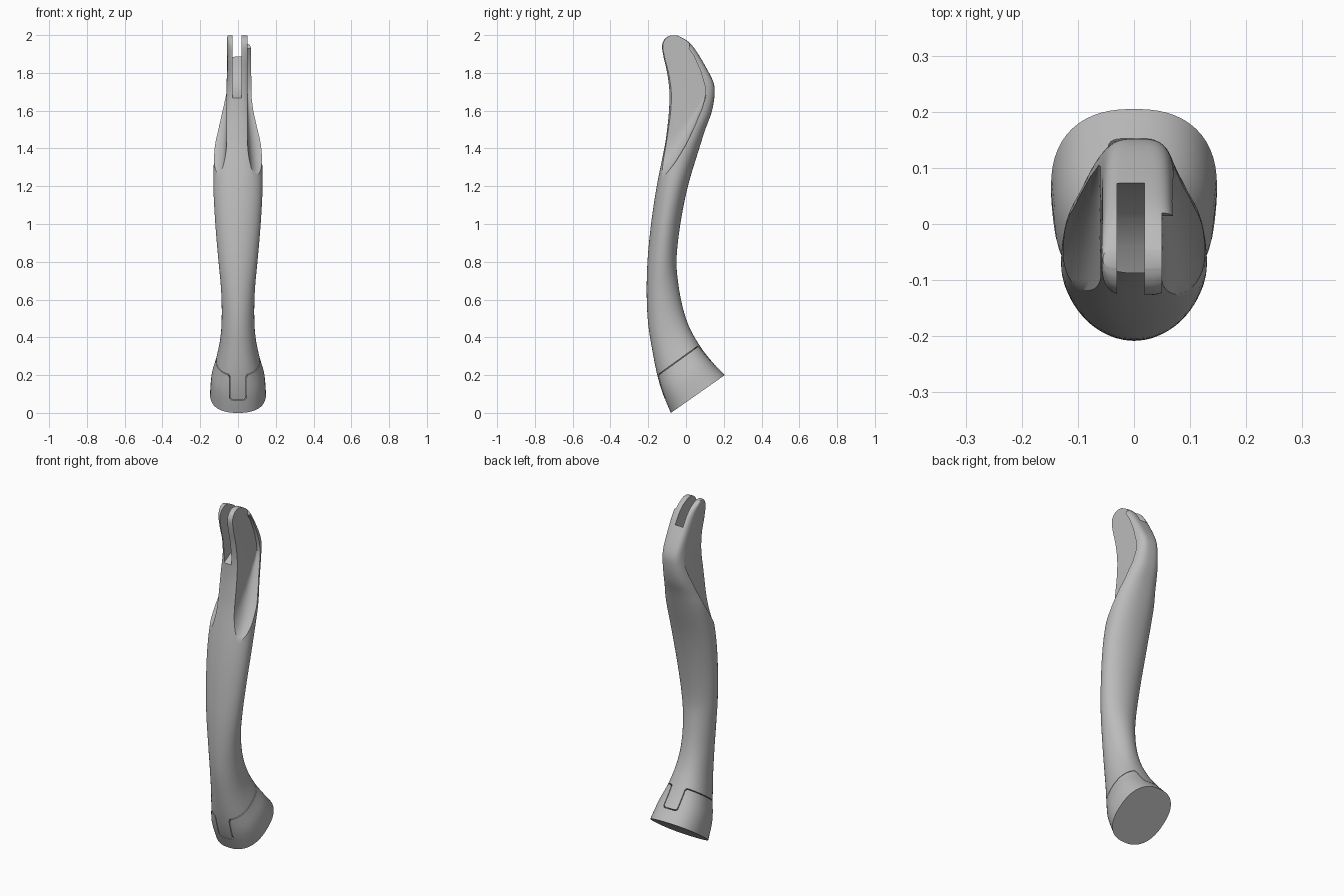
import bpy, bmesh, math
from mathutils import Vector

if "Cube" in bpy.data.objects:
    bpy.data.objects.remove(bpy.data.objects["Cube"], do_unlink=True)

grey = bpy.data.materials.new("plain grey")
grey.use_nodes = True
grey.diffuse_color = (0.5, 0.5, 0.5, 1)
grey.node_tree.nodes["Principled BSDF"].inputs["Base Color"].default_value = (0.5, 0.5, 0.5, 1)


def loft(name, rings):
    """Closed solid skinned through rings of equal point count."""
    bm = bmesh.new()
    loops = [[bm.verts.new(p) for p in ring] for ring in rings]
    n = len(loops[0])
    for a, b in zip(loops, loops[1:]):
        for i in range(n):
            j = (i + 1) % n
            bm.faces.new((a[i], a[j], b[j], b[i]))
    bm.faces.new(loops[0][::-1])
    bm.faces.new(loops[-1])
    bmesh.ops.recalc_face_normals(bm, faces=bm.faces)
    mesh = bpy.data.meshes.new(name)
    bm.to_mesh(mesh)
    bm.free()
    mesh.materials.append(grey)
    obj = bpy.data.objects.new(name, mesh)
    bpy.context.collection.objects.link(obj)
    return obj


def select(obj):
    bpy.ops.object.select_all(action='DESELECT')
    obj.select_set(True)
    bpy.context.view_layer.objects.active = obj


def boolean(obj, cutter, operation):
    cutter.hide_render = True
    mod = obj.modifiers.new("cut", 'BOOLEAN')
    mod.operation, mod.solver, mod.object = operation, 'EXACT', cutter
    select(obj)
    bpy.ops.object.modifier_apply(modifier=mod.name)
    bpy.data.objects.remove(cutter, do_unlink=True)


# Body stations: front y, front z, back y, back z, centre x, half width, roundness
STATIONS = [
    (-.08, 0, .205, .2, 0, .148, 2.4),
    (-.122, .1, .13, .28, 0, .14, 2.4),
    (-.152, .2, .07, .36, 0, .115, 2.3),
    (-.178, .33, .015, .46, 0, .093, 2.2),
    (-.2, .47, -.02, .57, 0, .086, 2),
    (-.208, .62, -.043, .7, 0, .09, 2),
    (-.204, .8, -.05, .82, 0, .104, 2),
    (-.185, 1, -.03, 1, 0, .12, 2),
    (-.155, 1.2, .01, 1.2, 0, .13, 2.1),
    (-.115, 1.4, .07, 1.4, 0, .124, 2.3),
    (-.1, 1.5, .102, 1.5, 0, .107, 2.5),
    (-.09, 1.6, .135, 1.59, 0, .087, 2.8),
    (-.088, 1.7, .151, 1.68, .004, .072, 3.2),
    (-.1, 1.8, .145, 1.75, .007, .066, 3.6),
    (-.118, 1.88, .1, 1.84, .007, .065, 4),
    (-.127, 1.94, .048, 1.925, .007, .065, 4),
    (-.117, 1.973, .01, 1.967, .007, .065, 4),
    (-.098, 1.991, -.025, 1.988, .007, .064, 4),
    (-.078, 1.999, -.046, 1.998, .007, .062, 4),
]


def spline(a, b, c, d, t):
    return .5 * (2 * b + (c - a) * t + (2 * a - 5 * b + 4 * c - d) * t * t
                 + (3 * b - a - 3 * c + d) * t ** 3)


def ring(yf, zf, yb, zb, cx, half, power, count=56):
    points = []
    for i in range(count):
        ang = math.tau * i / count
        c, s = math.cos(ang), math.sin(ang)
        u = math.copysign(abs(c) ** (2 / power), c)
        v = (1 + math.copysign(abs(s) ** (2 / power), s)) / 2
        points.append(Vector((cx + half * u, yf + (yb - yf) * v, zf + (zb - zf) * v)))
    return points


def body(name, steps=5):
    last = len(STATIONS) - 1
    rings = []
    for i in range(last):
        quad = [STATIONS[max(0, min(last, i + k))] for k in (-1, 0, 1, 2)]
        for k in range(steps):
            rings.append(ring(*(spline(*vals, k / steps) for vals in zip(*quad))))
    rings.append(ring(*STATIONS[last]))
    return loft(name, rings)


# Side scoops: flat wall blending outward through a hollow fillet
SCOOP = [(-.4, 1.05), (-.14, 1.22), (-.1, 1.27), (-.055, 1.33), (0, 1.42), (.045, 1.51),
         (.085, 1.6), (.105, 1.67), (.1, 1.73), (.077, 1.81), (.042, 1.89),
         (.014, 1.93), (.02, 1.955), (.05, 1.98), (.05, 2.2), (-.4, 2.2)]


def scoop(side, wall):
    rings = []
    for s in (0, .03, .08, .16, .28, .45, .7, 1, 3):
        lift = .2 * (1 - math.sqrt(1 - max(0, 1 - s) ** 2))
        rings.append([Vector((side * (wall + .07 * s), y,
                              z + lift * max(0, min(1, (1.72 - z) / .5))))
                      for y, z in SCOOP])
    return loft("scoop_cutter", rings)


# Slot between the two prongs
SLOT = [(.075, 2.2), (.075, 1.9), (.066, 1.84), (.045, 1.78), (.01, 1.73),
        (-.04, 1.69), (-.1, 1.66), (-.3, 1.6), (-.3, 2.2)]


def slot():
    return loft("slot_cutter", [[Vector((x, y, z)) for y, z in SLOT] for x in (-.03, .019)])


# Seam block: everything below the slanted seam except the tongue
def seam_block(gap):
    origin = Vector((0, -.152, .2))
    along = Vector((0, .811, .585))
    down = Vector((0, .585, -.811))
    w, deep, r = .042 + gap, .13 + gap, .016
    half = [(.4, .5), (.4, gap), (w + .012, gap), (w + .004, gap + .004), (w, gap + .012)]
    for k in range(5):
        a = math.pi / 2 * k / 4
        half.append((w - r + r * math.cos(a), deep - r + r * math.sin(a)))
    outline = half + [(-x, d) for x, d in reversed(half)]
    return loft("seam_cutter", [[Vector((x, 0, 0)) + origin + down * d + along * t
                                 for x, d in outline] for t in (-.4, .8)])


handle = body("handle_shaft")
for cutter in (scoop(1, .05), scoop(-1, .06), slot(), seam_block(0)):
    boolean(handle, cutter, 'DIFFERENCE')

end_cap = body("end_cap")
boolean(end_cap, seam_block(.004), 'INTERSECT')

for part in (handle, end_cap):
    select(part)
    bpy.ops.object.shade_smooth_by_angle(angle=math.radians(32))
